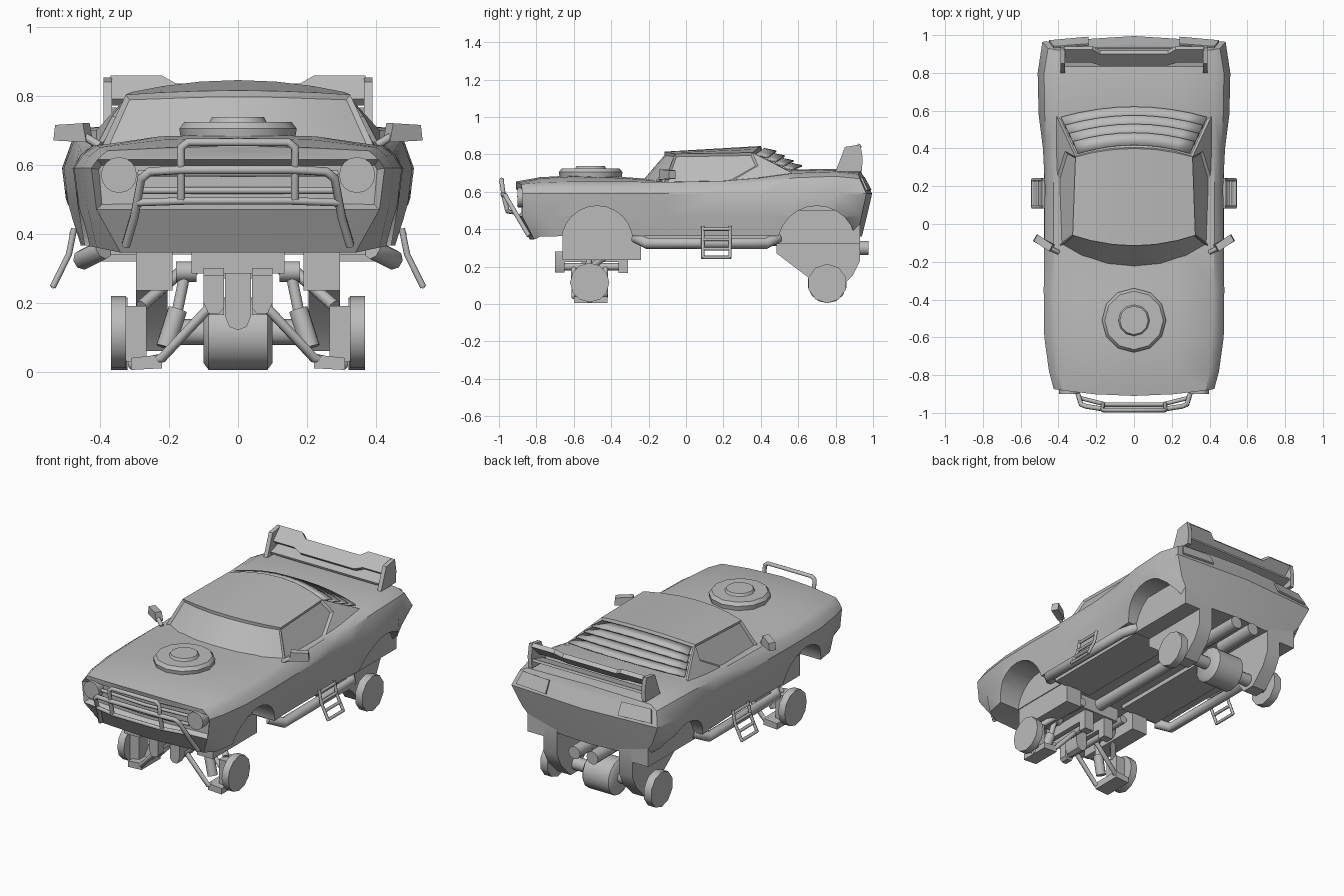
import bpy, bmesh, math
from mathutils import Vector

cube = bpy.data.objects.get("Cube")
if cube:
    bpy.data.objects.remove(cube)

grey = bpy.data.materials.new("plain grey")
grey.use_nodes = True
grey.diffuse_color = (0.5, 0.5, 0.5, 1)
grey.node_tree.nodes["Principled BSDF"].inputs["Base Color"].default_value = grey.diffuse_color


def add(name, mesh, sym=False, angle=32):
    """Link a mesh, smooth it by angle and optionally mirror it across x."""
    ob = bpy.data.objects.new(name, mesh)
    bpy.context.collection.objects.link(ob)
    mesh.materials.clear()
    mesh.materials.append(grey)
    bpy.ops.object.select_all(action='DESELECT')
    ob.select_set(True)
    bpy.context.view_layer.objects.active = ob
    bpy.ops.object.shade_smooth_by_angle(angle=math.radians(angle))
    if sym:
        ob.modifiers.new("mirror", 'MIRROR')
    return ob


def to_mesh(name, bm):
    bmesh.ops.recalc_face_normals(bm, faces=bm.faces)
    mesh = bpy.data.meshes.new(name)
    bm.to_mesh(mesh)
    bm.free()
    return mesh


def extrude(name, pts, offset, sym=False):
    """Solid made by sweeping a polygon along an offset vector."""
    bm = bmesh.new()
    near = [bm.verts.new(p) for p in pts]
    far = [bm.verts.new(Vector(p) + Vector(offset)) for p in pts]
    bm.faces.new(near)
    bm.faces.new(far[::-1])
    for i in range(len(pts)):
        bm.faces.new((near[i - 1], near[i], far[i], far[i - 1]))
    return add(name, to_mesh(name, bm), sym)


def box(name, x, y, z, sym=False):
    pts = [(x[0], y[0], z[0]), (x[1], y[0], z[0]), (x[1], y[1], z[0]), (x[0], y[1], z[0])]
    return extrude(name, pts, (0, 0, z[1] - z[0]), sym)


def side_prism(name, yz, x0, x1):
    return extrude(name, [(x0, y, z) for y, z in yz], (x1 - x0, 0, 0), True)


def front_prism(name, xz, y0, y1):
    return extrude(name, [(x, y0, z) for x, z in xz], (0, y1 - y0, 0), True)


def cylinder(name, a, b, r, n=12, sym=False, r2=None):
    a, b = Vector(a), Vector(b)
    bm = bmesh.new()
    bmesh.ops.create_cone(bm, cap_ends=True, segments=n, radius1=r,
                          radius2=r if r2 is None else r2, depth=(b - a).length)
    bm.transform((b - a).to_track_quat('Z', 'Y').to_matrix().to_4x4())
    bmesh.ops.translate(bm, verts=bm.verts, vec=(a + b) / 2)
    return add(name, to_mesh(name, bm), sym, 40)


def tube(name, pts, r, sym=False):
    cu = bpy.data.curves.new(name, 'CURVE')
    cu.dimensions, cu.bevel_depth, cu.bevel_resolution, cu.use_fill_caps = '3D', r, 2, True
    sp = cu.splines.new('POLY')
    sp.points.add(len(pts) - 1)
    for p, co in zip(sp.points, pts):
        p.co = (*co, 1)
    ob = bpy.data.objects.new(name, cu)
    mesh = bpy.data.meshes.new_from_object(ob)
    bpy.data.objects.remove(ob)
    return add(name, mesh, sym, 50)


def both(pts):
    """Complete a path by reflecting it across x."""
    return pts + [(-x, y, z) for x, y, z in reversed(pts)]


# Body shell: y, waist, shoulder width, shoulder height, crown height, sill height, sill width
stations = [
    (-.91, .425, .38, .64, .655, .345, .34), (-.78, .45, .40, .65, .678, .36, .41),
    (-.6, .475, .41, .655, .688, .365, .44), (-.35, .478, .42, .655, .68, .365, .445),
    (-.1, .475, .425, .652, .662, .365, .44), (.2, .472, .425, .658, .67, .365, .44),
    (.4, .482, .425, .675, .69, .365, .45), (.58, .505, .425, .70, .72, .365, .46),
    (.8, .51, .425, .708, .722, .365, .46), (.995, .485, .41, .695, .71, .36, .43)]
bm = bmesh.new()
rows, centres = [], {}
for k, (y, w, ws, zs, zc, zb, wb) in enumerate(stations):
    pts = [(0, zb), (wb, zb), (w - .015, .47), (w, .59), (w * .6 + ws * .4, zs - .025),
           (ws, zs), (ws * .55, zc - .006), (0, zc)]

    def place(x, z):
        if k == 0:    # pointed nose with undercut bumper
            return (x, y + .2 * x * x + max(0, .47 - z) * .6, z)
        if k == len(stations) - 1:    # slanted tail, cut in at the lower corners
            return (x * (1 - max(0, .55 - z)), y - .13 * x * x - max(0, z - .6) * .55 - max(0, .58 - z) * .25, z)
        return (x, y, z)
    rows.append([bm.verts.new(place(*p)) for p in pts])
    if k in (0, len(stations) - 1):
        centres[k] = [bm.verts.new(place(0, z)) for _, z in pts[2:7]]
for a, b in zip(rows, rows[1:]):
    for j in range(7):
        bm.faces.new((a[j], a[j + 1], b[j + 1], b[j]))
for k, mid in centres.items():
    edge, mid = rows[k], [rows[k][0]] + mid + [rows[k][7]]
    bm.faces.new((edge[0], edge[1], edge[2], mid[1]))
    for j in range(2, 6):
        bm.faces.new((edge[j], edge[j + 1], mid[j], mid[j - 1]))
    bm.faces.new((edge[6], edge[7], mid[5]))
bmesh.ops.mirror(bm, geom=bm.verts[:] + bm.edges[:] + bm.faces[:], axis='X', merge_dist=.0005)
bmesh.ops.recalc_face_normals(bm, faces=bm.faces)
grille = [f for f in bm.faces if f.normal.y < -.7 and .48 < f.calc_center_median().z < .62]
bmesh.ops.inset_region(bm, faces=grille, thickness=.02, depth=-.03)
body = add("body", to_mesh("body", bm))

# Wheel arches
cutters = []
for y, z, r in ((-.475, .335, .19), (.7, .315, .21)):
    for s in (-1, 1):
        cutters.append(cylinder("arch_cutter", (s * .3, y, z), (s * .6, y, z), r, 24))
        mod = body.modifiers.new("arch", 'BOOLEAN')
        mod.operation, mod.solver, mod.object = 'DIFFERENCE', 'EXACT', cutters[-1]
shell = bpy.data.meshes.new_from_object(body.evaluated_get(bpy.context.evaluated_depsgraph_get()))
for ob in cutters + [body]:
    bpy.data.objects.remove(ob)
add("body", shell)


# Cabin: arcs run from the centre line to the corner
def arc(mid, corner, u):
    return (corner[0] * u, *(mid[i] + (corner[i] - mid[i]) * u * u for i in (1, 2)))


cowl = (0, -.24, .668), (.395, -.115, .652)
brow = (0, -.115, .815), (.325, -.06, .803)
crown = (0, .4, .845), (.31, .355, .81)
tail = (0, .63, .715), (.41, .57, .70)
bm = bmesh.new()
steps = (0, .35, .7, 1)
cow, bro, cro, tai = [[bm.verts.new(arc(*c, u)) for u in steps] for c in (cowl, brow, crown, tail)]
belt = bm.verts.new((.41, .24, .655))
quarter = bm.verts.new((.365, .385, .74))
for lower, upper in ((cow, bro), (bro, cro), (cro, tai)):
    for j in range(3):
        bm.faces.new((lower[j], lower[j + 1], upper[j + 1], upper[j]))
bm.faces.new((cow[3], belt, quarter, cro[3], bro[3]))
bm.faces.new((belt, tai[3], quarter))
bm.faces.new((quarter, tai[3], cro[3]))
bmesh.ops.mirror(bm, geom=bm.verts[:] + bm.edges[:] + bm.faces[:], axis='X', merge_dist=.0005)
bmesh.ops.recalc_face_normals(bm, faces=bm.faces)
mid = lambda f: f.calc_center_median()
screens = [f for f in bm.faces if len(f.verts) == 4 and mid(f).y < -.05]
rear = [f for f in bm.faces if len(f.verts) == 4 and mid(f).y > .4]
sides = [f for f in bm.faces if len(f.verts) == 5]
for group in (screens, rear, sides):
    bmesh.ops.inset_region(bm, faces=group, thickness=.014, depth=-.012)
add("cabin", to_mesh("cabin", bm), angle=25)

# Rear window louvres
for i in range(4):
    m, c = [Vector(a).lerp(Vector(b), .08 + i * .2) for a, b in zip(crown, tail)]
    c.x -= .02
    bm = bmesh.new()
    prev = None
    for j in range(-4, 5):
        p = Vector(arc(m, c, abs(j) / 4))
        p.x *= 1 if j > 0 else -1
        pair = [bm.verts.new(p), bm.verts.new(p + Vector((p.x * .08, .065, -.014)))]
        if prev:
            bm.faces.new((prev[0], pair[0], pair[1], prev[1]))
        prev = pair
    add("louvre", to_mesh("louvre", bm)).modifiers.new("thick", 'SOLIDIFY').thickness = .008

# Hood intake, headlights, grille bars
for r, r2, z0, z1 in ((.165, .17, .67, .705), (.17, .155, .705, .724), (.085, .075, .72, .738)):
    cylinder("hood_intake", (0, -.51, z0), (0, -.51, z1), r, 12, r2=r2)
cylinder("headlight", (.345, -.82, .57), (.345, -.9, .57), .052, 16, True)
for z in (.525, .575):
    tube("grille_bar", [(.29, -.875, z), (0, -.893, z), (-.29, -.875, z)], .01)

# Bull bar
tube("bar_hoop", both([(.325, -.84, .365), (.3, -.89, .45), (.28, -.955, .56), (.255, -.965, .58),
                       (.16, -.98, .585)]), .013)
tube("bar_lower", both([(.29, -.92, .49), (.15, -.955, .495)]), .011)
tube("bar_upper", both([(.165, -.955, .5), (.165, -.975, .58), (.165, -.985, .65), (.145, -.985, .665)]), .012)

# Tail lights and spoiler
extrude("tail_light", [(.24, .983, .605), (.45, .964, .605), (.425, .932, .675), (.24, .946, .675)],
        (0, .009, .005), True)
side_prism("spoiler_end", [(.8, .71), (.94, .71), (.945, .78), (.932, .853), (.85, .84)], .365, .39)
wing = [(0, .775), (.18, .775), (.23, .79), (.37, .79), (.37, .858), (.22, .858), (.18, .835), (0, .835)]
extrude("spoiler_wing", [(x, .835 + (z - .77), z) for x, z in wing], (0, .018, -.018), True)
extrude("spoiler_blade", [(-.37, .83, .735), (.37, .83, .735), (.37, .93, .765), (-.37, .93, .765)], (0, .005, -.014))

# Mirrors
tube("mirror_arm", [(.40, -.15, .655), (.45, -.125, .685)], .012, True)
extrude("mirror", [(.44, -.145, .665), (.535, -.09, .67), (.53, -.09, .715), (.45, -.145, .72)],
        (-.02, .035, 0), True)

# Side exhausts and steps
tube("side_pipe", [(.39, -.27, .355), (.45, -.21, .325), (.45, .43, .325), (.39, .49, .355)], .03, True)
for y in (.09, .235):
    tube("step_rail", [(.475, y, .415), (.49, y, .34), (.537, y, .245)], .009, True)
for x, z in ((.48, .4), (.49, .345), (.512, .295), (.535, .25)):
    tube("step_rung", [(x, .09, z), (x, .235, z)], .009, True)

# Underfloor
box("floor_plank", (.12, .37), (-.25, .5), (.34, .38), True)
cylinder("drive_shaft", (0, -.4, .345), (0, .7, .345), .035)
box("front_frame", (.19, .295), (-.66, -.24), (.235, .4), True)
box("front_crossmember", (-.135, .135), (-.62, -.3), (.285, .38))

# Front suspension
front_prism("arm_mount_front", [(.04, .28), (.04, .185), (.055, .168), (.085, .168), (.1, .2), (.1, .28)], -.7, -.65)
box("arm_mount_rear", (.04, .1), (-.36, -.31), (.165, .235), True)
box("mount_rail", (.04, .1), (-.65, -.31), (.225, .3), True)
tube("arm_pivot", [(.07, -.68, .2), (.07, -.33, .2)], .02, True)
front_prism("yoke", [(0, .29), (0, .12), (.025, .13), (.037, .16), (.037, .29)], -.56, -.46)
for y in (-.6, -.43):
    tube("lower_arm", [(.08, y, .19), (.22, y, .04), (.31, -.515, .02)], .014, True)
tube("upper_arm", [(.12, -.38, .3), (.16, -.38, .295), (.28, -.515, .19)], .018, True)
cylinder("upper_arm_bush", (.15, -.39, .295), (.15, -.27, .295), .024, 10, True)
cylinder("shock", (.21, -.54, .07), (.175, -.525, .18), .028, 12, True)
cylinder("shock_rod", (.175, -.525, .18), (.15, -.51, .3), .016, 12, True)
cylinder("shock_top", (.12, -.51, .29), (.18, -.51, .29), .03, 10, True)
front_prism("lower_bracket", [(.22, .01), (.31, .005), (.31, .04), (.22, .05)], -.6, -.42)
box("upright", (.265, .33), (-.56, -.47), (.03, .19), True)
cylinder("front_hub", (.325, -.515, .115), (.368, -.515, .115), .105, 12, True)

# Rear axle
box("rear_block_outer", (.29, .4), (.485, .93), (.32, .5), True)
side_prism("rear_leg", [(.485, .4), (.485, .27), (.67, .13), (.72, .06), (.8, .06), (.89, .15), (.93, .23),
                        (.93, .4)], .205, .295)
cylinder("rear_axle", (-.34, .755, .115), (.34, .755, .115), .037)
cylinder("differential", (-.085, .755, .11), (.085, .755, .11), .105, 14)
cylinder("differential_cap", (.085, .755, .11), (.1, .755, .11), .105, 14, True, r2=.085)
cylinder("rear_hub", (.32, .755, .11), (.368, .755, .11), .105, 10, True)
cylinder("tail_pipe", (.06, .7, .3), (.06, .975, .3), .038, 12, True)
